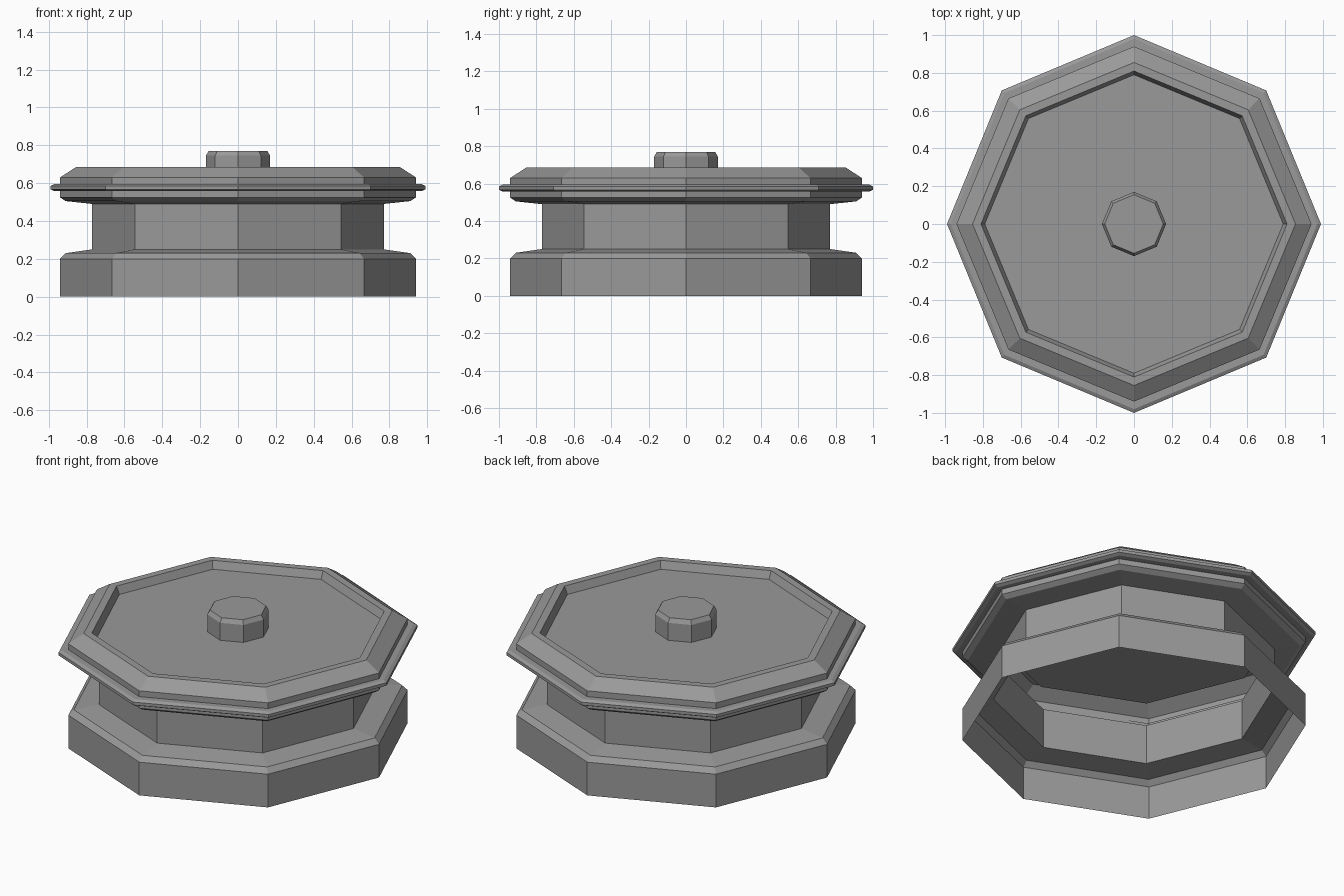
import bpy
import bmesh
from math import cos, sin, tau

SIDES = 8

cube = bpy.data.objects.get("Cube")
if cube:
    bpy.data.objects.remove(cube)

# Single grey metal
grey = bpy.data.materials.new("grey_metal")
grey.use_nodes = True
colour = (0.32, 0.32, 0.32, 1)
grey.diffuse_color = colour
grey.node_tree.nodes["Principled BSDF"].inputs["Base Color"].default_value = colour


def lathe(name, profile, cap_end=False, closed=False):
    """Turn a (radius, height) profile, listed bottom to top, into an octagonal shell."""
    bm = bmesh.new()
    rings = [[bm.verts.new((r * cos(tau * i / SIDES), r * sin(tau * i / SIDES), z))
              for i in range(SIDES)] for r, z in profile]
    pairs = list(zip(rings, rings[1:]))
    if closed:
        pairs.append((rings[-1], rings[0]))
    for low, high in pairs:
        for i in range(SIDES):
            j = (i + 1) % SIDES
            bm.faces.new((low[i], low[j], high[j], high[i]))
    if cap_end:
        bm.faces.new(rings[-1])
    mesh = bpy.data.meshes.new(name)
    bm.to_mesh(mesh)
    bm.free()
    mesh.materials.append(grey)
    obj = bpy.data.objects.new(name, mesh)
    bpy.context.collection.objects.link(obj)
    return obj


# Hollow shell: foot, waist and lid with a recessed top panel, open underneath
lathe("body_shell", [
    (0.94, 0), (0.94, 0.2), (0.91, 0.23), (0.77, 0.25),
    (0.77, 0.49), (0.91, 0.505), (0.94, 0.525), (0.94, 0.63),
    (0.855, 0.685), (0.81, 0.685), (0.79, 0.64)], cap_end=True)

# Thin bead around the lid
bead = lathe("lid_bead", [
    (0.935, 0.557), (0.98, 0.557), (1.0, 0.567),
    (1.0, 0.585), (0.98, 0.595), (0.935, 0.595)], closed=True)
bead.scale.x = 0.99

# Centre knob with a bevelled top
lathe("centre_knob", [(0.17, 0.64), (0.17, 0.745), (0.155, 0.77)], cap_end=True)
